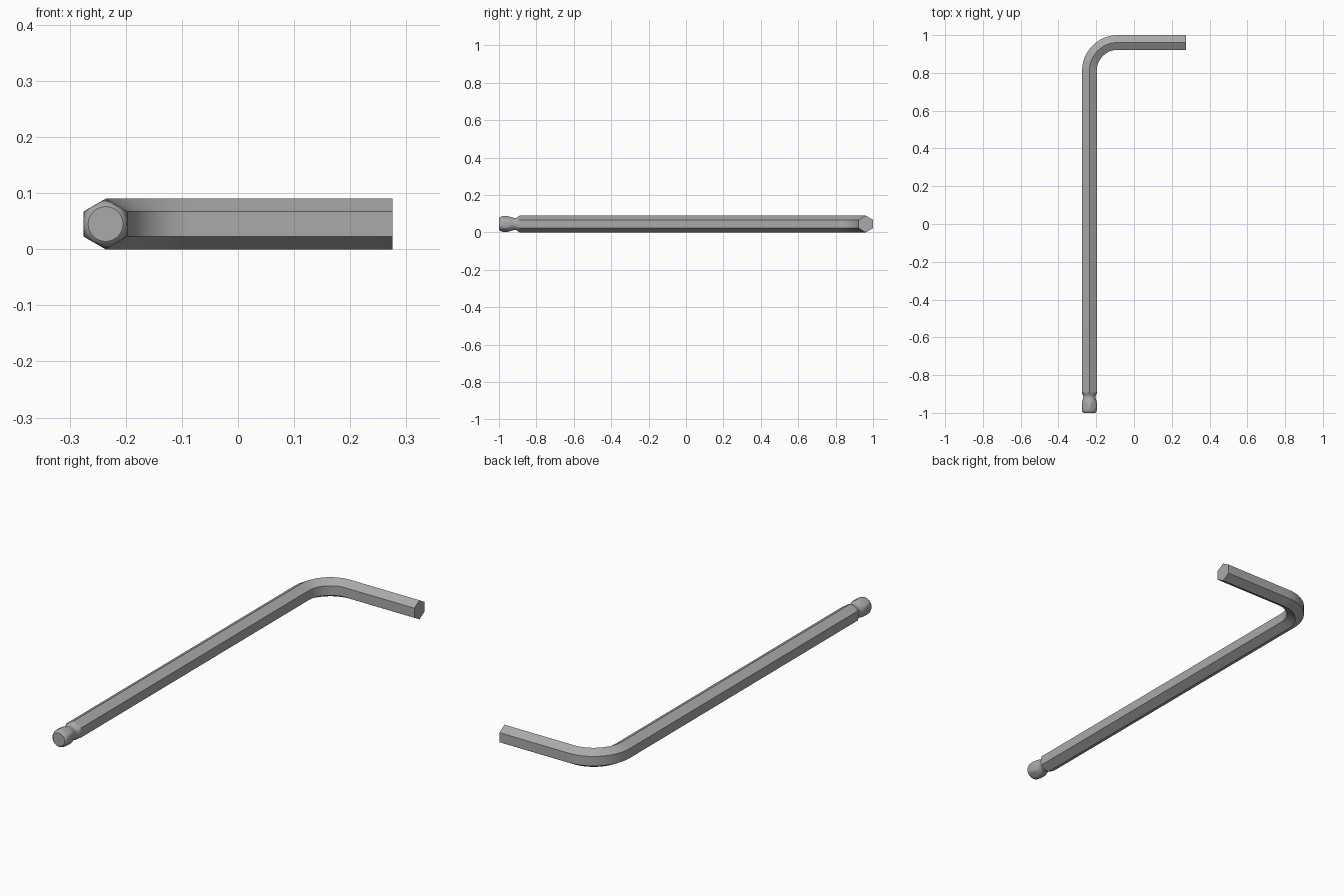
import bpy, bmesh, math
from mathutils import Vector

cube = bpy.data.objects.get("Cube")
if cube:
    bpy.data.objects.remove(cube)

R = 0.045                        # hexagon corner radius
FLAT = R * math.cos(math.pi / 6)
ARM_X, ARM_Y = -0.275 + FLAT, 1 - FLAT
BEND = 0.15
SHAFT_START = -0.89

steel = bpy.data.materials.new("steel grey")
steel.use_nodes = True
steel.diffuse_color = (0.4, 0.4, 0.4, 1)
steel.node_tree.nodes["Principled BSDF"].inputs["Base Color"].default_value = (0.4, 0.4, 0.4, 1)


def skin(name, rings, smooth_angle):
    """Bridge rings of points into a capped solid."""
    bm = bmesh.new()
    loops = [[bm.verts.new(p) for p in ring] for ring in rings]
    n = len(loops[0])
    for a, b in zip(loops, loops[1:]):
        for i in range(n):
            j = (i + 1) % n
            bm.faces.new((a[i], a[j], b[j], b[i]))
    bm.faces.new(loops[0])
    bm.faces.new(loops[-1])
    bmesh.ops.recalc_face_normals(bm, faces=bm.faces)
    mesh = bpy.data.meshes.new(name)
    bm.to_mesh(mesh)
    bm.free()
    mesh.materials.append(steel)
    obj = bpy.data.objects.new(name, mesh)
    bpy.context.collection.objects.link(obj)
    bpy.ops.object.select_all(action='DESELECT')
    obj.select_set(True)
    bpy.context.view_layer.objects.active = obj
    bpy.ops.object.shade_smooth_by_angle(angle=math.radians(smooth_angle))
    return obj


def ring(centre, side, radius_at, count):
    """Section with its corners up and down; side is the horizontal axis."""
    points = []
    for i in range(count):
        a = math.tau * i / count
        r = radius_at(a)
        points.append(centre + side * (r * math.sin(a)) + Vector((0, 0, r * math.cos(a))))
    return points


def hex_radius(a):
    return FLAT / math.cos(a % (math.pi / 3) - math.pi / 6)


# Hexagonal bar: long arm, quarter bend, short arm
path = [(Vector((ARM_X, SHAFT_START, R)), Vector((1, 0, 0)))]
pivot = Vector((ARM_X + BEND, ARM_Y - BEND, R))
STEPS = 20
for i in range(STEPS + 1):
    t = math.pi / 2 * i / STEPS
    side = Vector((math.cos(t), -math.sin(t), 0))
    path.append((pivot - side * BEND, side))
path.append((Vector((0.275, ARM_Y, R)), Vector((0, -1, 0))))
skin("hex_bar", [ring(c, s, lambda a: R, 6) for c, s in path], 30)

# Ball end: a turned profile limited by the hexagon
profile = [(-1, 0.031), (-0.997, 0.035), (-0.992, 0.038), (-0.983, 0.041),
           (-0.97, 0.043), (-0.957, 0.0425), (-0.945, 0.04), (-0.932, 0.036),
           (-0.92, 0.0325), (-0.912, 0.032), (-0.905, 0.034), (-0.898, 0.039),
           (SHAFT_START, R)]
skin("ball_end", [ring(Vector((ARM_X, y, R)), Vector((1, 0, 0)),
                       lambda a: min(r, hex_radius(a)), 48)
                  for y, r in profile], 35)
